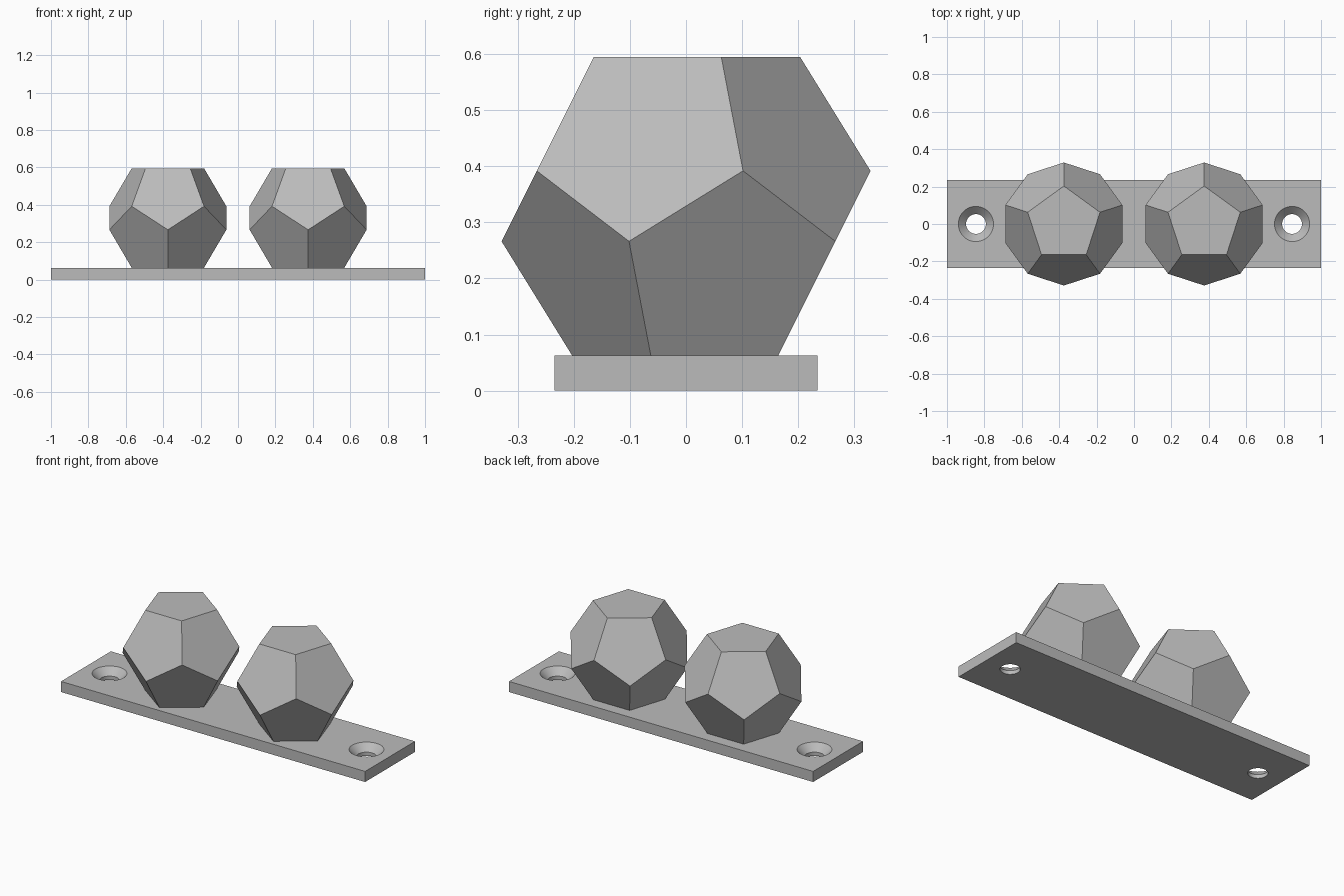
import bpy
import bmesh
from math import cos, sin, pi, radians

default = bpy.data.objects.get("Cube")
if default:
    bpy.data.objects.remove(default, do_unlink=True)

PLATE_T = 0.063      # plate thickness
TOP = 0.595          # top of the solids
HOLE_X = 0.845
SOLID_X = 0.375

grey = bpy.data.materials.new("light grey")
grey.use_nodes = True
colour = (0.5, 0.5, 0.5, 1)
grey.diffuse_color = colour
grey.node_tree.nodes["Principled BSDF"].inputs["Base Color"].default_value = colour


def make_object(name, bm):
    bmesh.ops.recalc_face_normals(bm, faces=bm.faces[:])
    mesh = bpy.data.meshes.new(name)
    bm.to_mesh(mesh)
    bm.free()
    mesh.materials.append(grey)
    obj = bpy.data.objects.new(name, mesh)
    bpy.context.collection.objects.link(obj)
    return obj


def ring(bm, radius, z, count, start=0.0, x=0.0):
    step = 2 * pi / count
    return [bm.verts.new((x + radius * cos(start + i * step),
                          radius * sin(start + i * step), z)) for i in range(count)]


def dodecahedron(name, x):
    """Twelve-sided solid resting on one pentagon."""
    bm = bmesh.new()
    height = TOP - PLATE_T
    small, large = 0.449 * height / 1.176, 0.618 * height
    rise = 0.618 * height
    up, down = pi / 2, pi / 2 + pi / 5
    a = ring(bm, small, TOP, 5, up, x)
    b = ring(bm, large, PLATE_T + rise, 5, up, x)
    c = ring(bm, large, TOP - rise, 5, down, x)
    d = ring(bm, small, PLATE_T, 5, down, x)
    # pentagon radius follows from the waist radius by the golden ratio
    for top_v, waist_v in list(zip(a, b)) + list(zip(d, c)):
        top_v.co.x = x + (waist_v.co.x - x) * 0.618
        top_v.co.y = waist_v.co.y * 0.618
    bm.faces.new(a)
    bm.faces.new(d)
    for i in range(5):
        j = (i + 1) % 5
        bm.faces.new((a[i], b[i], c[i], b[j], a[j]))
        bm.faces.new((d[i], c[i], b[j], c[j], d[j]))
    return make_object(name, bm)


# Mounting plate
bm = bmesh.new()
bmesh.ops.create_cube(bm, size=1)
for v in bm.verts:
    v.co = (v.co.x * 2, v.co.y * 0.468, (v.co.z + 0.5) * PLATE_T)
plate = make_object("mounting_plate", bm)

# Countersunk screw holes: straight bore, then a cone opening at the top
bm = bmesh.new()
for x in (-HOLE_X, HOLE_X):
    profile = ((0.053, -0.05), (0.053, 0.022), (0.094, PLATE_T), (0.094, 0.1))
    rings = [ring(bm, r, z, 48, 0, x) for r, z in profile]
    bm.faces.new(rings[0])
    bm.faces.new(rings[-1])
    for low, high in zip(rings, rings[1:]):
        for i in range(48):
            j = (i + 1) % 48
            bm.faces.new((low[i], low[j], high[j], high[i]))
cutter = make_object("screw_hole_cutter", bm)
cutter.hide_render = True

cut = plate.modifiers.new("screw holes", 'BOOLEAN')
cut.operation = 'DIFFERENCE'
cut.solver = 'EXACT'
cut.object = cutter
bpy.ops.object.select_all(action='DESELECT')
bpy.context.view_layer.objects.active = plate
plate.select_set(True)
bpy.ops.object.modifier_apply(modifier=cut.name)
bpy.data.objects.remove(cutter, do_unlink=True)
bpy.ops.object.shade_smooth_by_angle(angle=radians(30))

# Two faceted solids on the plate
dodecahedron("left_dodecahedron", SOLID_X)
dodecahedron("right_dodecahedron", -SOLID_X)
